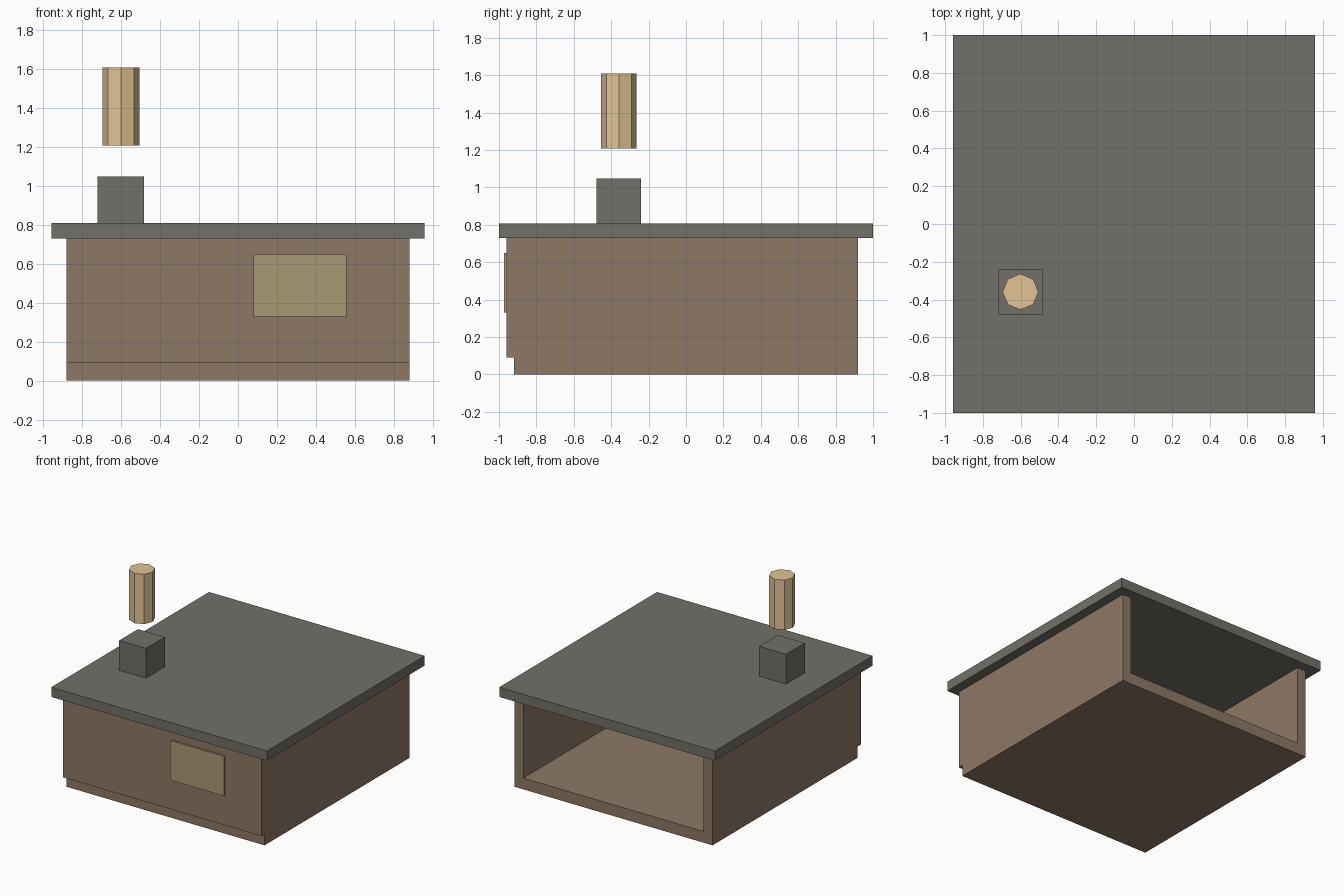
import bpy

if "Cube" in bpy.data.objects:
    bpy.data.objects.remove(bpy.data.objects["Cube"])


def material(name, rgb):
    m = bpy.data.materials.new(name)
    m.diffuse_color = (*rgb, 1)
    m.use_nodes = True
    m.node_tree.nodes["Principled BSDF"].inputs["Base Color"].default_value = m.diffuse_color
    return m


wood = material("brown_wood", (0.27, 0.19, 0.13))
slate = material("grey_slate", (0.17, 0.16, 0.14))
glass = material("yellow_glass", (0.40, 0.32, 0.17))
tan = material("light_tan", (0.75, 0.55, 0.30))


def box(name, lo, hi, mat):
    """Axis-aligned box between two opposite corners."""
    bpy.ops.mesh.primitive_cube_add(
        size=1, location=[(a + b) / 2 for a, b in zip(lo, hi)])
    ob = bpy.context.object
    ob.name = name
    ob.scale = [b - a for a, b in zip(lo, hi)]
    bpy.ops.object.transform_apply(location=False, rotation=False, scale=True)
    ob.data.materials.append(mat)
    return ob


FLOOR, EAVES, ROOF = 0.09, 0.73, 0.808

# floor slab and roof slab
box("floor", (-0.88, -0.92, 0), (0.88, 0.92, FLOOR), wood)
box("roof", (-0.957, -1, EAVES), (0.957, 1, ROOF), slate)

# front wall overhangs the floor, the back stays open
box("front_wall", (-0.88, -0.96, FLOOR), (0.88, -0.88, EAVES), wood)
for side, x in (("left", -0.84), ("right", 0.84)):
    box(side + "_wall", (x - 0.04, -0.88, FLOOR), (x + 0.04, 0.92, EAVES), wood)

# window panel on the front wall
box("window", (0.08, -0.974, 0.33), (0.557, -0.955, 0.648), glass)

# chimney with the floating eight-sided column above it
box("chimney", (-0.72, -0.478, ROOF), (-0.482, -0.24, 1.047), slate)
bpy.ops.mesh.primitive_cylinder_add(
    vertices=8, radius=0.095, depth=0.40, location=(-0.601, -0.359, 1.408))
smoke = bpy.context.object
smoke.name = "smoke_column"
smoke.data.materials.append(tan)
